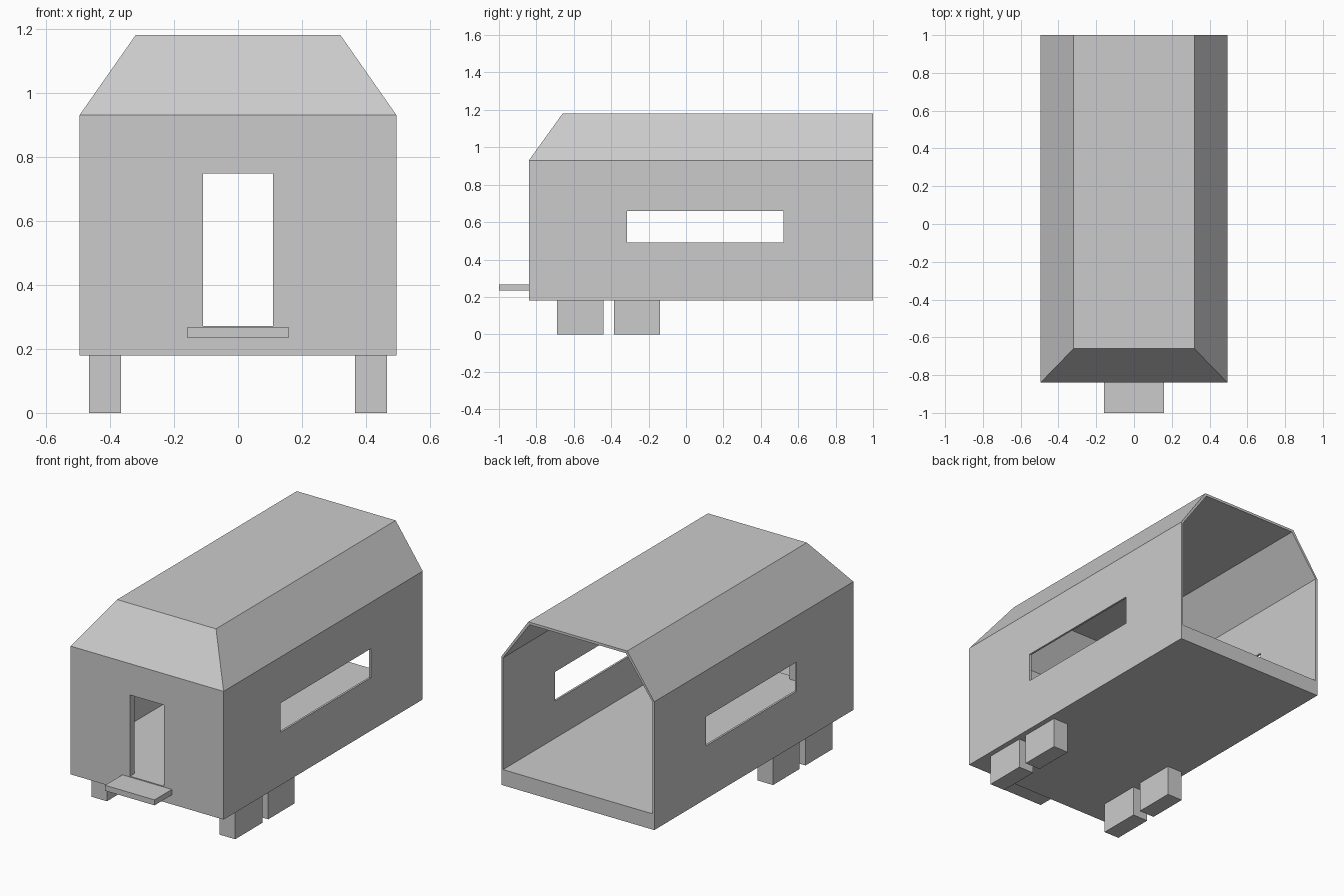
import bpy, bmesh

cube = bpy.data.objects.get("Cube")
if cube:
    bpy.data.objects.remove(cube, do_unlink=True)

grey = bpy.data.materials.new("plain_grey")
grey.use_nodes = True
grey.diffuse_color = (0.6, 0.6, 0.6, 1)
grey.node_tree.nodes["Principled BSDF"].inputs["Base Color"].default_value = (0.6, 0.6, 0.6, 1)


def finish(name, bm):
    bmesh.ops.recalc_face_normals(bm, faces=bm.faces)
    mesh = bpy.data.meshes.new(name)
    bm.to_mesh(mesh)
    bm.free()
    mesh.materials.append(grey)
    obj = bpy.data.objects.new(name, mesh)
    bpy.context.collection.objects.link(obj)
    return obj


def box(name, x, y, z):
    bm = bmesh.new()
    bmesh.ops.create_cube(bm, size=1)
    for v in bm.verts:
        v.co = [r[0] if c < 0 else r[1] for c, r in zip(v.co, (x, y, z))]
    return finish(name, bm)


def hull(name, half, roof_half, bottom, eave, top, front, roof_front, back):
    """Long body with chamfered sides and a sloped front hip."""
    bm = bmesh.new()
    rings = []
    for w, z, y in ((half, bottom, front), (half, eave, front), (roof_half, top, roof_front)):
        rings.append([bm.verts.new(p) for p in
                      ((-w, y, z), (w, y, z), (w, back, z), (-w, back, z))])
    for a, b in zip(rings, rings[1:]):
        for i in (0, 1, 3):
            j = (i + 1) % 4
            bm.faces.new((a[i], a[j], b[j], b[i]))
    bm.faces.new(rings[0])
    bm.faces.new(rings[2])
    # one flat end at the back
    bm.faces.new([r[2] for r in rings] + [r[3] for r in reversed(rings)])
    return finish(name, bm)


# Hollow body, open at the back
body = hull("body", 0.495, 0.32, 0.18, 0.93, 1.18, -0.84, -0.66, 1.0)
cutters = [
    hull("interior_cutter", 0.483, 0.311, 0.272, 0.926, 1.165, -0.80, -0.63, 1.1),
    box("window_cutter", (-0.7, 0.7), (-0.315, 0.52), (0.49, 0.66)),
    box("door_cutter", (-0.11, 0.11), (-0.95, -0.7), (0.272, 0.747)),
]
for cutter in cutters:
    cutter.hide_render = True
    mod = body.modifiers.new("cut", "BOOLEAN")
    mod.operation = "DIFFERENCE"
    mod.solver = "EXACT"
    mod.object = cutter
bpy.context.view_layer.update()
cut_mesh = bpy.data.meshes.new_from_object(
    body.evaluated_get(bpy.context.evaluated_depsgraph_get()))
body.modifiers.clear()
body.data = cut_mesh
for cutter in cutters:
    bpy.data.objects.remove(cutter, do_unlink=True)

# Door step
box("door_step", (-0.16, 0.16), (-1.0, -0.84), (0.235, 0.267))

# Block wheels, two on each side
for side, s in (("left", 1), ("right", -1)):
    x = sorted((s * 0.365, s * 0.465))
    for place, y in (("front", (-0.69, -0.44)), ("rear", (-0.385, -0.14))):
        box(f"{place}_{side}_wheel", x, y, (0, 0.18))
